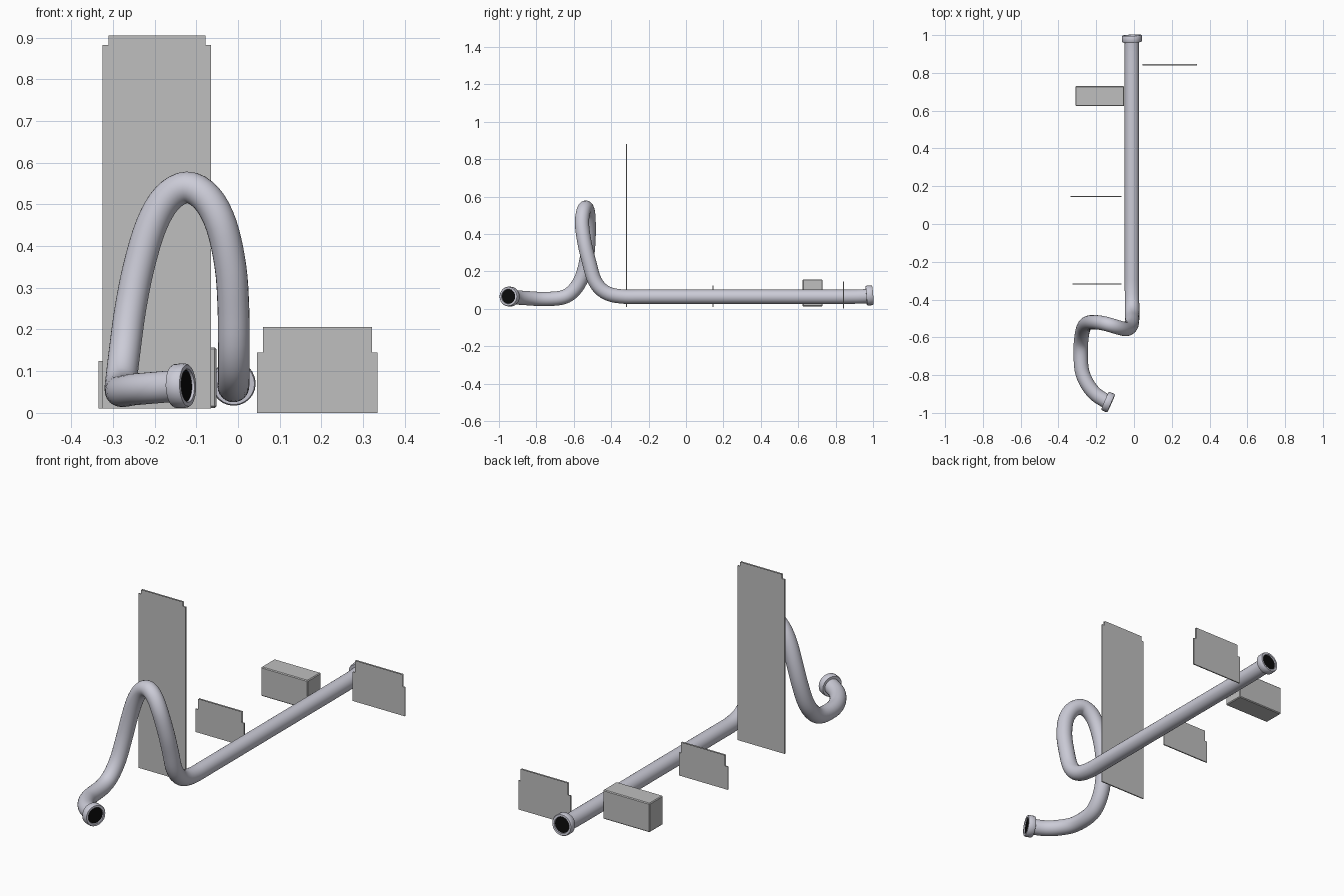
import bpy, bmesh, math
from mathutils import Vector, Matrix

if "Cube" in bpy.data.objects:
    bpy.data.objects.remove(bpy.data.objects["Cube"])


def material(name, rgb):
    m = bpy.data.materials.new(name)
    m.diffuse_color = (*rgb, 1)
    m.use_nodes = True
    m.node_tree.nodes["Principled BSDF"].inputs["Base Color"].default_value = m.diffuse_color
    return m


PIPE = material("pale blue grey metal", (0.60, 0.60, 0.68))
GREY = material("plain grey", (0.52, 0.52, 0.52))
BLACK = material("black bore", (0.003, 0.003, 0.003))


def add_object(name, bm, mat, smooth=False):
    bmesh.ops.recalc_face_normals(bm, faces=bm.faces[:])
    me = bpy.data.meshes.new(name)
    bm.to_mesh(me)
    bm.free()
    me.materials.append(mat)
    ob = bpy.data.objects.new(name, me)
    bpy.context.collection.objects.link(ob)
    if smooth:
        bpy.ops.object.select_all(action='DESELECT')
        ob.select_set(True)
        bpy.context.view_layer.objects.active = ob
        bpy.ops.object.shade_smooth_by_angle(angle=math.radians(40))
    return ob


def box(name, x0, x1, y0, y1, z0, z1, bevel=0.0):
    bm = bmesh.new()
    m = Matrix.Translation(((x0 + x1) / 2, (y0 + y1) / 2, (z0 + z1) / 2))
    m = m @ Matrix.Diagonal((x1 - x0, y1 - y0, z1 - z0, 1))
    bmesh.ops.create_cube(bm, size=1, matrix=m)
    if bevel:
        bmesh.ops.bevel(bm, geom=bm.edges[:], offset=bevel, segments=1, affect='EDGES')
    return add_object(name, bm, GREY)


def sheet(name, x0, x1, y, z0, z1):
    bm = bmesh.new()
    bm.faces.new([bm.verts.new(p) for p in
                  ((x0, y, z0), (x1, y, z0), (x1, y, z1), (x0, y, z1))])
    return add_object(name, bm, GREY)


# centre line of the pipe: straight run, upright loop, hook to the front end
KEYS = [Vector(p) for p in [
    (-0.011, 0.98, 0.068), (-0.011, 0.85, 0.064), (-0.011, 0.3, 0.064),
    (-0.011, -0.2, 0.064), (-0.011, -0.35, 0.066), (-0.010, -0.435, 0.09),
    (-0.010, -0.488, 0.15), (-0.011, -0.518, 0.25), (-0.018, -0.542, 0.35),
    (-0.040, -0.556, 0.45), (-0.075, -0.550, 0.515), (-0.122, -0.536, 0.541),
    (-0.170, -0.524, 0.515), (-0.208, -0.520, 0.45), (-0.238, -0.522, 0.35),
    (-0.258, -0.534, 0.25), (-0.271, -0.562, 0.155), (-0.279, -0.610, 0.088),
    (-0.282, -0.670, 0.058), (-0.277, -0.770, 0.052), (-0.250, -0.842, 0.056),
    (-0.205, -0.900, 0.060), (-0.145, -0.940, 0.065)]]


def spline(keys, steps):
    p = [2 * keys[0] - keys[1]] + keys + [2 * keys[-1] - keys[-2]]
    out = []
    for a, b, c, d in zip(p, p[1:], p[2:], p[3:]):
        for i in range(steps):
            t = i / steps
            out.append(0.5 * (2 * b + (c - a) * t + (2 * a - 5 * b + 4 * c - d) * t * t
                              + (3 * b - a - 3 * c + d) * t ** 3))
    return out + [keys[-1]]


# bent pipe, swept with a frame carried along the path
pts = spline(KEYS, 4)
SIDES, R = 24, 0.038
bm = bmesh.new()
up = Vector((0, 0, 1))
rows = []
for i, p in enumerate(pts):
    tan = (pts[min(i + 1, len(pts) - 1)] - pts[max(i - 1, 0)]).normalized()
    up = (up - tan * up.dot(tan)).normalized()
    side = tan.cross(up)
    rows.append([bm.verts.new(p + R * (up * math.cos(a) + side * math.sin(a)))
                 for a in (2 * math.pi * k / SIDES for k in range(SIDES))])
for r, s in zip(rows, rows[1:]):
    for k in range(SIDES):
        n = (k + 1) % SIDES
        bm.faces.new((r[k], r[n], s[n], s[k]))
add_object("bent_pipe", bm, PIPE, True)


# end collars: lathed rings with a dark bore
def collar(name, centre, axis):
    turn = Vector(axis).to_track_quat('Z', 'Y').to_matrix().to_4x4()
    m = Matrix.Translation(centre) @ turn
    prof = [(0.037, -0.018), (0.050, -0.018), (0.053, -0.013), (0.053, 0.013),
            (0.050, 0.018), (0.040, 0.018), (0.038, 0.010)]
    bm = bmesh.new()
    rings = [[bm.verts.new(m @ Vector((r * math.cos(a), r * math.sin(a), z)))
              for a in (2 * math.pi * k / SIDES for k in range(SIDES))] for r, z in prof]
    for r, s in zip(rings, rings[1:] + rings[:1]):
        for k in range(SIDES):
            n = (k + 1) % SIDES
            bm.faces.new((r[k], r[n], s[n], s[k]))
    add_object(name, bm, PIPE, True)
    bm = bmesh.new()
    bmesh.ops.create_circle(bm, cap_ends=True, segments=SIDES, radius=0.0385,
                            matrix=m @ Matrix.Translation((0, 0, 0.012)))
    add_object(name + "_bore", bm, BLACK)


collar("back_collar", (-0.011, 0.981, 0.071), (-0.04, 1, 0.08))
collar("front_collar", (-0.137, -0.943, 0.065), (0.92, -0.40, 0.03))

# standing boards, each with a thin sheet on both faces that rises above it
for name, x0, x1, y, z0, z1, top in (
        ("tall_board", -0.325, -0.065, -0.318, 0.01, 0.882, 0.905),
        ("middle_board", -0.335, -0.065, 0.145, 0.01, 0.125, 0.18),
        ("right_board", 0.046, 0.334, 0.843, 0.0, 0.145, 0.206)):
    box(name, x0, x1, y - 0.003, y + 0.003, z0, z1)
    for part, off in (("front", -0.004), ("back", 0.004)):
        sheet(f"{name}_{part}_sheet", x0 + 0.014, x1 - 0.013, y + off, z0 + 0.016, top)

# box beside the pipe
box("side_box", -0.31, -0.052, 0.624, 0.73, 0.012, 0.157, 0.004)
